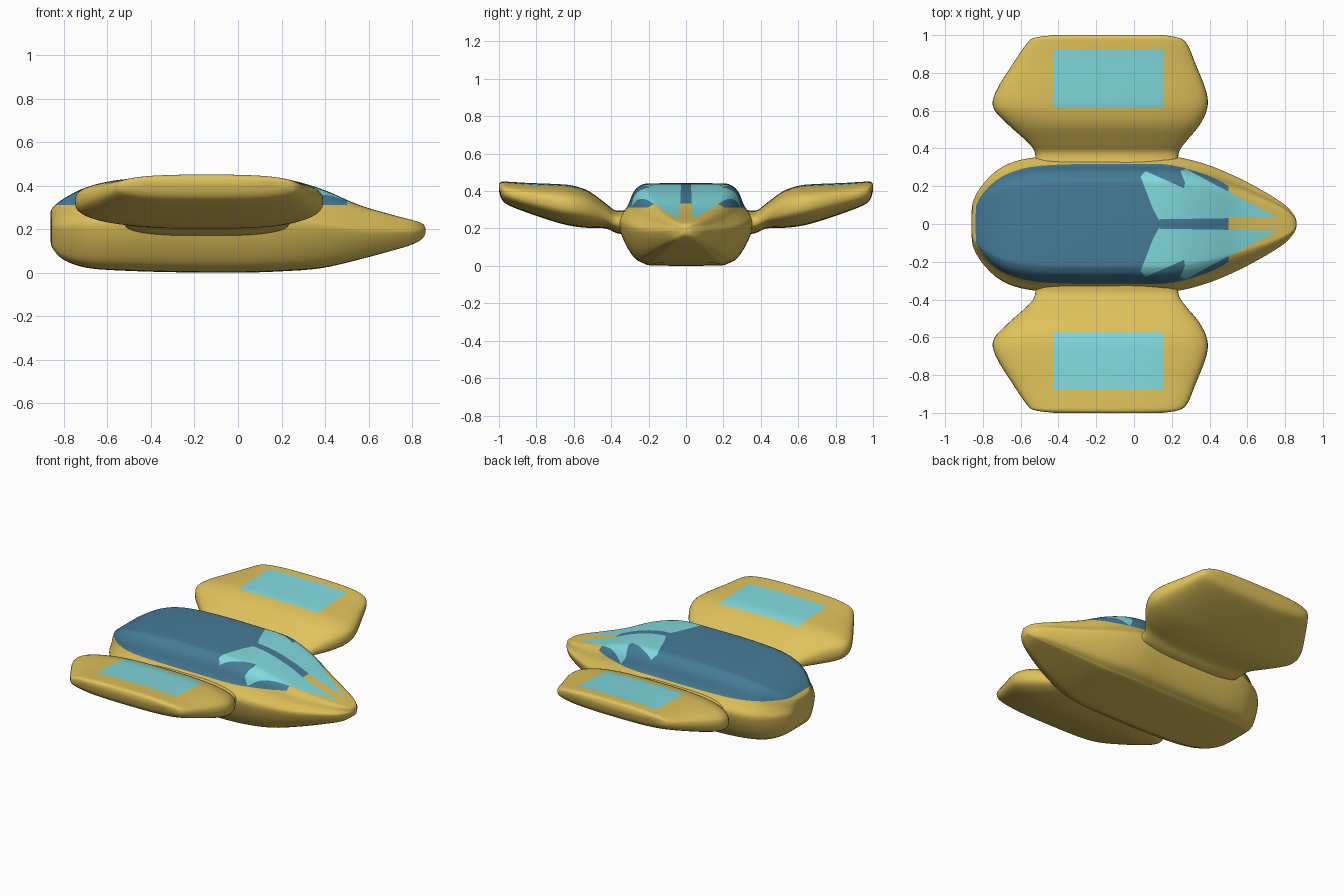
import bpy, bmesh, math
from mathutils import Vector

if "Cube" in bpy.data.objects:
    bpy.data.objects.remove(bpy.data.objects["Cube"])


def material(name, rgb):
    m = bpy.data.materials.new(name)
    m.diffuse_color = (*rgb, 1)
    m.use_nodes = True
    m.node_tree.nodes["Principled BSDF"].inputs["Base Color"].default_value = m.diffuse_color
    return m


MATS = [material("hull_yellow", (0.74, 0.54, 0.105)),
        material("canopy_blue", (0.06, 0.20, 0.31)),
        material("panel_cyan", (0.22, 0.70, 0.73))]


def spline(pts, n, closed=False):
    """Catmull-Rom resampling of a list of tuples."""
    pts = [Vector(p) for p in pts]
    k, out = len(pts), []
    at = (lambda i: pts[i % k]) if closed else (lambda i: pts[max(0, min(k - 1, i))])
    for i in range(k if closed else k - 1):
        a, b, c, d = at(i - 1), at(i), at(i + 1), at(i + 2)
        for j in range(n):
            t = j / n
            out.append(0.5 * (2 * b + (c - a) * t + (2 * a - 5 * b + 4 * c - d) * t * t
                              + (3 * b - a - 3 * c + d) * t ** 3))
    if not closed:
        out.append(pts[-1])
    return out


def loft(rings):
    bm = bmesh.new()
    rows = [[bm.verts.new(p) for p in r] for r in rings]
    n = len(rows[0])
    for r, s in zip(rows, rows[1:]):
        for i in range(n):
            bm.faces.new((r[i], r[(i + 1) % n], s[(i + 1) % n], s[i]))
    bm.faces.new(rows[0])
    bm.faces.new(rows[-1])
    bmesh.ops.recalc_face_normals(bm, faces=bm.faces)
    return bm


def cut(bm, co, no, keep=lambda c: True):
    faces = [f for f in bm.faces if keep(f.calc_center_median())]
    geom = set(faces)
    for f in faces:
        geom.update(f.edges)
        geom.update(f.verts)
    bmesh.ops.bisect_plane(bm, geom=list(geom), dist=1e-5, plane_co=co, plane_no=no)


def finish(bm, name, rule):
    bm.normal_update()
    for f in bm.faces:
        f.smooth = True
        f.material_index = rule(f.calc_center_median(), f.normal)
    me = bpy.data.meshes.new(name)
    bm.to_mesh(me)
    bm.free()
    for m in MATS:
        me.materials.append(m)
    ob = bpy.data.objects.new(name, me)
    bpy.context.collection.objects.link(ob)
    return ob


def inside(poly, x, y):
    hit = False
    for (x1, y1), (x2, y2) in zip(poly, poly[1:] + poly[:1]):
        if (y1 > y) != (y2 > y) and x < (x2 - x1) * (y - y1) / (y2 - y1) + x1:
            hit = not hit
    return hit


# Hull: half cross-section (width fraction, height fraction), swept along x
half = [(0.45, 0), (0.62, 0.025), (0.76, 0.09), (0.89, 0.25), (0.98, 0.43), (1, 0.56),
        (0.92, 0.66), (0.85, 0.75), (0.78, 0.89), (0.67, 0.975), (0.48, 1)]
section = spline(half + [(-u, v) for u, v in reversed(half)], 4, closed=True)
stations = [(-0.86, .06, .14, .28), (-0.85, .125, .11, .30), (-0.80, .21, .06, .34),
            (-0.70, .30, .025, .39), (-0.55, .348, .012, .425), (-0.30, .36, .004, .44),
            (0.0, .36, .002, .44), (0.20, .357, .008, .432), (0.38, .315, .022, .385),
            (0.55, .245, .06, .313), (0.70, .165, .10, .268), (0.80, .10, .13, .242),
            (0.848, .045, .158, .225), (0.86, .015, .18, .207)]
hull = loft([[(x, w * u, zb + (zt - zb) * v) for u, v in section]
             for x, w, zb, zt in spline(stations, 4)])

# Canopy colour borders and windscreen outline are cut into the hull
window = [(.035, .25), (.06, .28), (.265, .19), (.27, .22), (.245, .28), (.275, .292),
          (.42, .213), (.76, .035), (.13, .025), (.10, .08)]
cut(hull, (0, 0, .312), (0, 0, 1))
cut(hull, (.5, 0, 0), (1, 0, 0), lambda c: c.z > .2)
for side in (1, -1):
    for (x1, y1), (x2, y2) in zip(window, window[1:] + window[:1]):
        cut(hull, (x1, side * y1, 0), (side * (y2 - y1), x1 - x2, 0),
            lambda c: c.z > .19 and min(x1, x2) - .06 < c.x < max(x1, x2) + .06
            and min(y1, y2) - .06 < c.y * side < max(y1, y2) + .06)


def hull_rule(c, n):
    if n.z > 0 and inside(window, c.x, abs(c.y)):
        return 2
    return 1 if c.z > .312 and c.x < .5 else 0


finish(hull, "hull", hull_rule)

# Wings: superellipse sections swept outwards (y, x back, x front, z low, z high)
wing_stations = [(.28, -.53, .24, .16, .31), (.37, -.523, .235, .175, .295),
                 (.43, -.56, .27, .20, .335), (.52, -.66, .345, .203, .40),
                 (.61, -.742, .387, .213, .43), (.70, -.732, .383, .235, .438),
                 (.85, -.64, .325, .285, .444), (.95, -.572, .283, .325, .45),
                 (.985, -.53, .24, .355, .45), (1.0, -.42, .15, .40, .44)]


def power(v, e):
    return math.copysign(abs(v) ** e, v)


N = 56
unit = [(power(math.cos(a), 2 / 2.8), power(math.sin(a), 2 / 2.8))
        for a in (2 * math.pi * i / N for i in range(N))]
for side, name, y0, y1 in ((1, "wing_back", .615, .925), (-1, "wing_front", -.875, -.575)):
    wing = loft([[((xa + xb) / 2 + (xb - xa) / 2 * u, side * y,
                   (za + zb) / 2 + (zb - za) / 2 * v) for u, v in unit]
                 for y, xa, xb, za, zb in spline(wing_stations, 4)])
    # Rectangular panel on the upper surface
    for x in (-.425, .155):
        cut(wing, (x, 0, 0), (1, 0, 0), lambda c: c.z > .35)
    for y in (y0, y1):
        cut(wing, (0, y, 0), (0, 1, 0), lambda c: c.z > .35)
    finish(wing, name, lambda c, n: 2 if n.z > .5 and -.425 < c.x < .155
           and y0 < c.y < y1 else 0)
